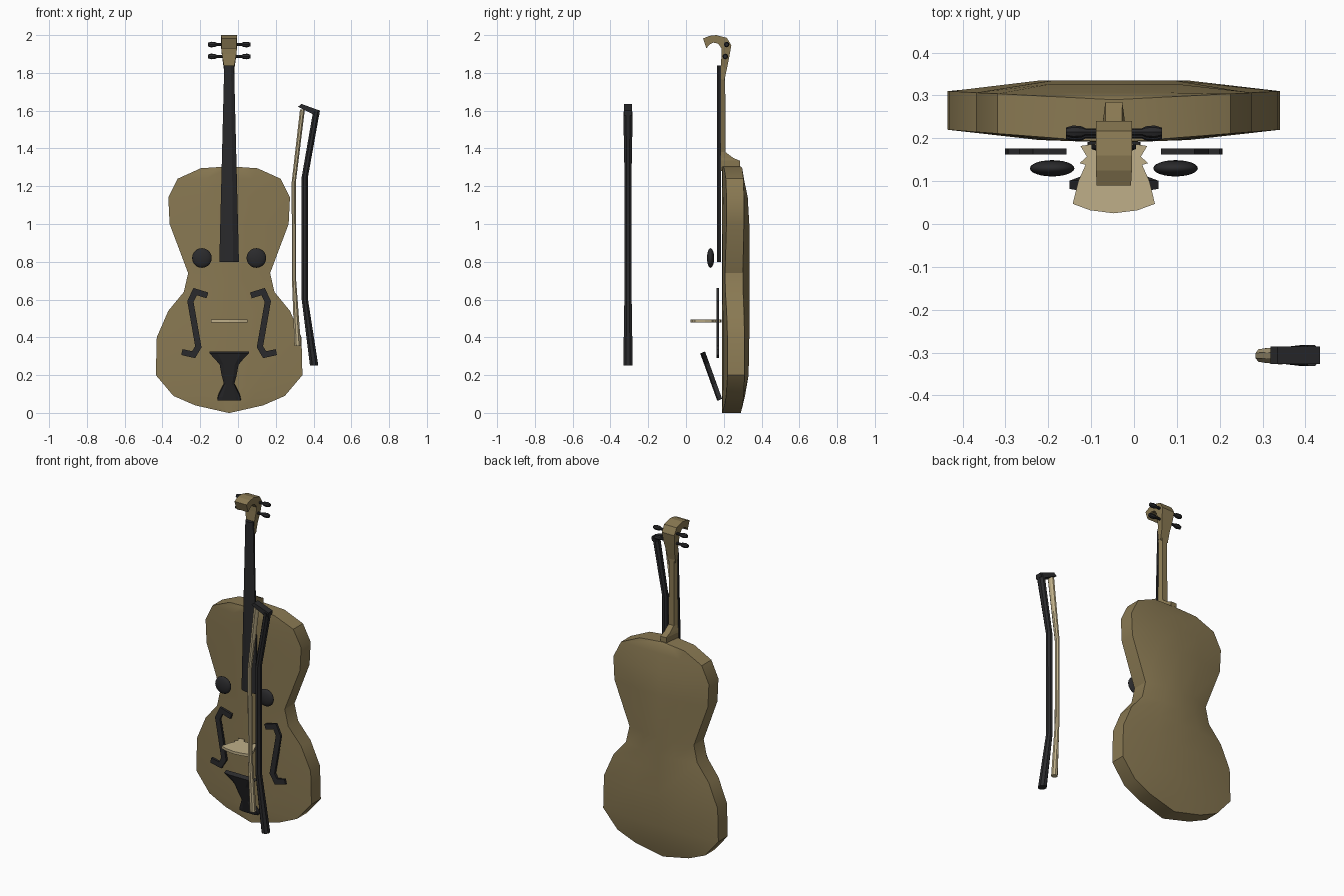
import bpy, bmesh, math
from mathutils import Vector

if "Cube" in bpy.data.objects:
    bpy.data.objects.remove(bpy.data.objects["Cube"])

CX = -0.047  # centre line of the instrument


def material(name, rgb):
    m = bpy.data.materials.new(name)
    m.diffuse_color = (*rgb, 1)
    m.use_nodes = True
    m.node_tree.nodes["Principled BSDF"].inputs["Base Color"].default_value = m.diffuse_color
    return m


BROWN = material("brown wood", (0.25, 0.19, 0.085))
DARK = material("black wood", (0.023, 0.023, 0.025))
PALE = material("pale wood", (0.52, 0.43, 0.25))


def finish(name, bm, mat, smooth=None):
    bmesh.ops.recalc_face_normals(bm, faces=bm.faces)
    me = bpy.data.meshes.new(name)
    bm.to_mesh(me)
    bm.free()
    me.materials.append(mat)
    ob = bpy.data.objects.new(name, me)
    bpy.context.collection.objects.link(ob)
    if smooth:
        bpy.ops.object.select_all(action='DESELECT')
        ob.select_set(True)
        bpy.context.view_layer.objects.active = ob
        bpy.ops.object.shade_smooth_by_angle(angle=math.radians(smooth))
    return ob


def loft(name, rings, mat, smooth=None):
    """Skin a list of equal-length point rings and cap both ends."""
    bm = bmesh.new()
    vs = [[bm.verts.new(p) for p in r] for r in rings]
    n = len(vs[0])
    for a, b in zip(vs, vs[1:]):
        for i in range(n):
            j = (i + 1) % n
            bm.faces.new((a[i], a[j], b[j], b[i]))
    bm.faces.new(vs[0])
    bm.faces.new(vs[-1])
    return finish(name, bm, mat, smooth)


def slab(name, pts, to3d, lo, hi, mat):
    """Extrude a flat outline between two depths."""
    return loft(name, [[to3d(a, b, d) for a, b in pts] for d in (lo, hi)], mat)


def front_plane(x, z, y):
    return (x, y, z)


def ribbon(path, half):
    """Outline of a mitred strip along a 2D path."""
    p = [Vector(q) for q in path]
    left, right = [], []
    for i, q in enumerate(p):
        d0 = (q - p[i - 1]).normalized() if i else (p[1] - q).normalized()
        d1 = (p[i + 1] - q).normalized() if i < len(p) - 1 else d0
        n0, n1 = Vector((-d0.y, d0.x)), Vector((-d1.y, d1.x))
        m = (n0 + n1).normalized()
        m *= half / max(0.5, m.dot(n0))
        left.append(tuple(q + m))
        right.append(tuple(q - m))
    return left + right[::-1]


# Body: half width at each height, with a bowed front and a domed back
outline = [(0.0, 0.004), (0.04, 0.18), (0.09, 0.295), (0.2, 0.388), (0.4, 0.383),
           (0.54, 0.322), (0.64, 0.24), (0.74, 0.217), (1.0, 0.315), (1.14, 0.322),
           (1.24, 0.272), (1.295, 0.15), (1.305, 0.004)]
rings = []
for z, w in outline:
    end = min(z, 1.305 - z)
    dome = 0.29 + 0.045 * math.sin(min(1, end / 0.27) * math.pi / 2)
    side = 0.03 * w / 0.388
    rim = 0.29 + 0.02 * w / 0.388
    dome = max(dome, rim)
    prof = [(-1, 0.19 + side), (-0.45, 0.19 + side * 0.2), (0, 0.19),
            (0.45, 0.19 + side * 0.2), (1, 0.19 + side),
            (1, rim), (0.45, dome), (0, dome), (-0.45, dome), (-1, rim)]
    rings.append([(CX + f * w, y, z) for f, y in prof])
loft("body", rings, BROWN, 30)

# Fingerboard
loft("fingerboard",
     [[(CX + s * w, y, z) for s, y in ((-1, 0.175), (-0.4, 0.163), (0.4, 0.163),
                                       (1, 0.175), (1, 0.186), (-1, 0.186))]
      for z, w in ((0.8, 0.052), (1.84, 0.026))], DARK)

# Neck with a heel flaring to the back at the body
loft("neck",
     [[(CX + s * w, y, z) for s, y in ((-1, 0.184), (1, 0.184), (0.6, back), (-0.6, back))]
      for z, w, back in ((1.28, 0.033, 0.285), (1.335, 0.033, 0.285), (1.35, 0.032, 0.25),
                         (1.38, 0.03, 0.21), (1.8, 0.026, 0.207))], BROWN)

# Scroll: paired inner and outer points (y, z) with half widths
scroll = [((0.184, 1.77), (0.203, 1.76), 0.026), ((0.185, 1.84), (0.216, 1.82), 0.028),
          ((0.188, 1.9), (0.23, 1.89), 0.038), ((0.188, 1.93), (0.24, 1.945), 0.042),
          ((0.17, 1.955), (0.217, 1.985), 0.042), ((0.145, 1.96), (0.16, 2.0), 0.042),
          ((0.125, 1.95), (0.125, 1.996), 0.042), ((0.108, 1.93), (0.09, 1.982), 0.04)]
loft("scroll", [[(CX - w, *a), (CX + w, *a), (CX + w, *b), (CX - w, *b)]
                for a, b, w in scroll], BROWN)

# Tuning pegs: thin shaft with a fat knob at both ends
for name, y, z in (("upper_pegs", 0.215, 1.95), ("lower_pegs", 0.208, 1.887)):
    prof = [(-0.112, 0.01), (-0.095, 0.015), (-0.075, 0.013), (-0.065, 0.008),
            (0.065, 0.008), (0.075, 0.013), (0.095, 0.015), (0.112, 0.01)]
    loft(name, [[(CX + x, y + r * math.cos(k * math.pi / 4), z + r * math.sin(k * math.pi / 4))
                 for k in range(8)] for x, r in prof], DARK, 30)

# Round discs and sound holes, one on each side
hole = [(-0.115, 0.622), (-0.18, 0.642), (-0.205, 0.59), (-0.163, 0.35),
        (-0.188, 0.308), (-0.25, 0.322)]
for name, s in (("left", 1), ("right", -1)):
    bm = bmesh.new()
    bmesh.ops.create_uvsphere(bm, u_segments=20, v_segments=12, radius=1)
    for v in bm.verts:
        x, y, z = v.co
        v.co = (CX - s * 0.144 + 0.052 * x, 0.13 + 0.019 * z, 0.82 + 0.052 * y)
    finish(name + "_disc", bm, DARK, 40)
    slab(name + "_sound_hole", ribbon([(CX + s * x, z) for x, z in hole], 0.016),
         front_plane, 0.162, 0.176, DARK)

# Bridge: a standing plate with two feet and a curved crest
half = [(0.0, 0.025), (0.055, 0.032), (0.096, 0.047), (0.083, 0.1), (0.066, 0.138),
        (0.08, 0.142), (0.063, 0.157), (0.078, 0.182), (0.04, 0.188), (0.03, 0.165)]
pts = [(CX + x, y) for x, y in half] + [(CX - x, y) for x, y in half[:0:-1]]
slab("bridge", pts, lambda x, y, z: (x, y, z), 0.478, 0.494, PALE)

# Tailpiece: leaning outward toward the top
tail = [(0.065, 0.062), (0.085, 0.058), (0.15, 0.027), (0.2, 0.04), (0.255, 0.05),
        (0.285, 0.075), (0.315, 0.104)]
rings = []
for z, w in tail:
    y = 0.165 - (z - 0.065) * 0.36
    rings.append([(CX - w, y + 0.007, z), (CX - w * 0.6, y, z), (CX + w * 0.6, y, z),
                  (CX + w, y + 0.007, z), (CX + w, y + 0.026, z + 0.01),
                  (CX - w, y + 0.026, z + 0.01)])
loft("tailpiece", rings, DARK)


# Bow stick, head and hair
def rod(name, path, mat):
    loft(name, [[(x + rx * math.cos(k * math.pi / 4 + math.pi / 8),
                  -0.307 + ry * math.sin(k * math.pi / 4 + math.pi / 8), z)
                 for k in range(8)] for x, z, rx, ry in path], mat, 30)


rod("bow_stick", [(0.403, 0.25, 0.024, 0.027), (0.354, 0.6, 0.018, 0.021),
                  (0.354, 1.25, 0.018, 0.02), (0.415, 1.595, 0.019, 0.027)], DARK)
rod("bow_hair", [(0.316, 0.355, 0.019, 0.019), (0.297, 0.7, 0.012, 0.016),
                 (0.295, 1.22, 0.012, 0.016), (0.341, 1.605, 0.014, 0.022)], PALE)
slab("bow_head", [(0.318, 1.62), (0.335, 1.636), (0.434, 1.6), (0.43, 1.575), (0.4, 1.58)],
     front_plane, -0.327, -0.286, DARK)
